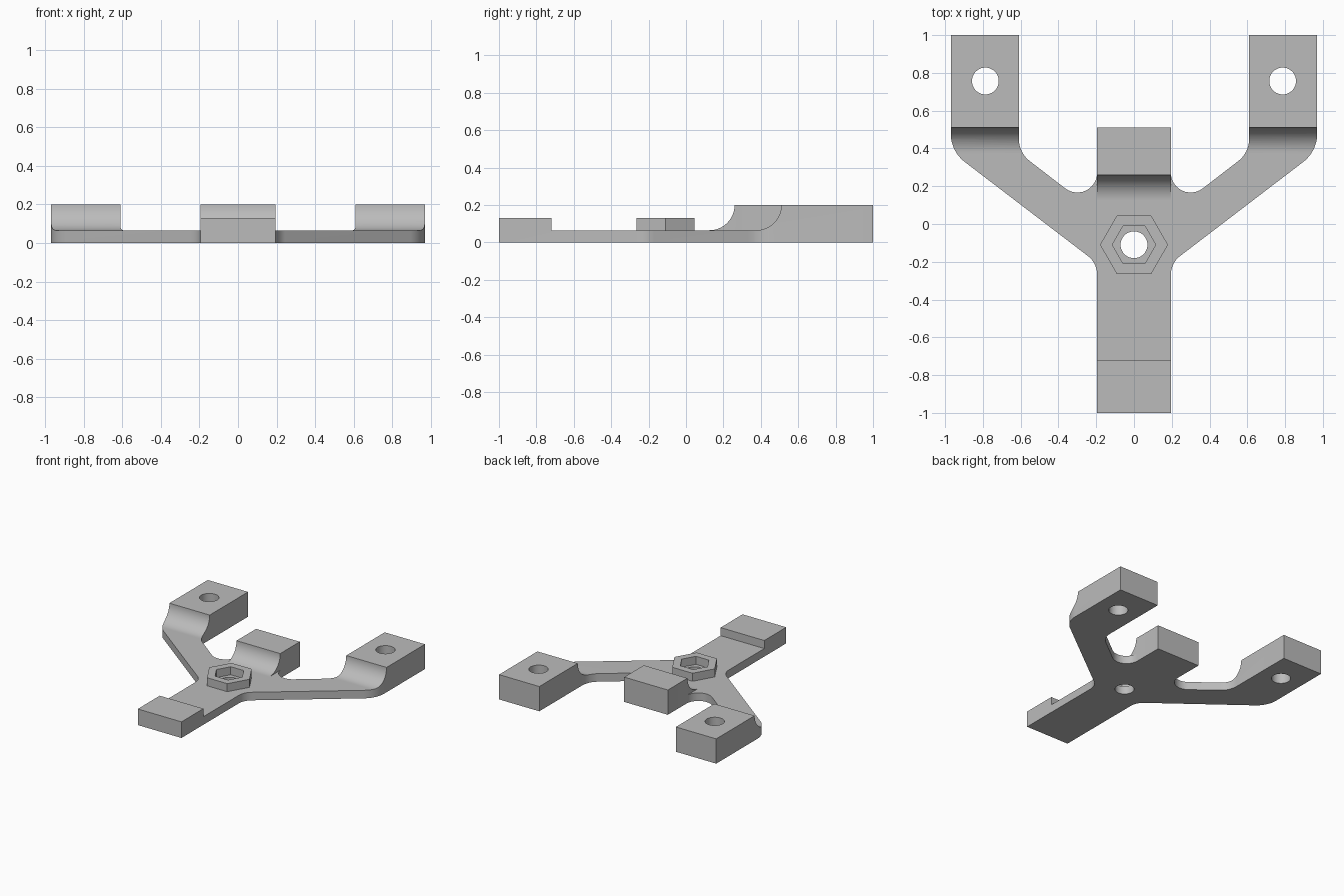
import bpy
import bmesh
from math import pi, cos, sin, tan
from mathutils import Vector

cube = bpy.data.objects.get("Cube")
if cube:
    bpy.data.objects.remove(cube, do_unlink=True)

PLATE, STEP, TOP = 0.065, 0.13, 0.2
ARM = 0.195          # half width of the centre bar
NUT_Y = -0.11        # centre of the hexagonal boss

grey = bpy.data.materials.new("plain_grey")
grey.use_nodes = True
colour = (0.5, 0.5, 0.5, 1)
grey.diffuse_color = colour
grey.node_tree.nodes["Principled BSDF"].inputs["Base Color"].default_value = colour


def prism(name, base, offset):
    """Extrude a closed loop of 3D points along an offset."""
    bm = bmesh.new()
    face = bm.faces.new([bm.verts.new(p) for p in base])
    result = bmesh.ops.extrude_face_region(bm, geom=[face])
    moved = [v for v in result["geom"] if isinstance(v, bmesh.types.BMVert)]
    bmesh.ops.translate(bm, verts=moved, vec=offset)
    bmesh.ops.recalc_face_normals(bm, faces=bm.faces)
    mesh = bpy.data.meshes.new(name)
    bm.to_mesh(mesh)
    bm.free()
    mesh.materials.append(grey)
    obj = bpy.data.objects.new(name, mesh)
    bpy.context.collection.objects.link(obj)
    return obj


def column(name, x, y, radius, sides, z0, z1):
    ring = [(x + radius * cos(2 * pi * i / sides),
             y + radius * sin(2 * pi * i / sides), z0) for i in range(sides)]
    return prism(name, ring, (0, 0, z1 - z0))


def rounded(corners, steps=12):
    """Fillet an open path of (x, y, radius) corners."""
    pts = []
    for i, (x, y, r) in enumerate(corners):
        p = Vector((x, y))
        if r == 0:
            pts.append(p)
            continue
        a = (Vector(corners[i - 1][:2]) - p).normalized()
        b = (Vector(corners[i + 1][:2]) - p).normalized()
        half = a.angle(b) / 2
        centre = p + (a + b).normalized() * (r / sin(half))
        start = p + a * (r / tan(half)) - centre
        end = p + b * (r / tan(half)) - centre
        sweep = pi - 2 * half
        for k in range(steps + 1):
            t = k / steps
            pts.append(centre + (start * sin((1 - t) * sweep)
                                 + end * sin(t * sweep)) / sin(sweep))
    return pts


def combine(body, tool, operation):
    mod = body.modifiers.new(operation.lower(), "BOOLEAN")
    mod.operation = operation
    mod.solver = "EXACT"
    mod.object = tool
    bpy.context.view_layer.objects.active = body
    bpy.ops.object.modifier_apply(modifier=mod.name)
    bpy.data.objects.remove(tool, do_unlink=True)


def curved_cut(name, x0, x1, start, end):
    """Space above the plate, closing in a quarter round at y = end."""
    r = TOP - PLATE
    profile = list(start)
    profile += [(end - r + r * sin(a), TOP - r * cos(a))
                for a in (pi / 2 * k / 16 for k in range(17))]
    profile += [(end, TOP + 0.1), (start[0][0], TOP + 0.1)]
    return prism(name, [(x0, y, z) for y, z in profile], (x1 - x0, 0, 0))


# Forked outline, right half mirrored to the left
half = rounded([
    (ARM, -1, 0), (ARM, -0.207, 0.125), (0.97, 0.385, 0.19), (0.97, 1, 0),
    (0.61, 1, 0), (0.61, 0.378, 0.15), (ARM, 0.058, 0.105), (ARM, 0.51, 0)])
outline = [(p.x, p.y, 0) for p in half]
outline += [(-x, y, z) for x, y, z in reversed(outline)]
bracket = prism("forked_bracket", outline, (0, 0, TOP))

# Lower the middle and front, leaving the front step and rear pads
front = [(-1.1, STEP), (-0.72, STEP), (-0.72, PLATE)]
combine(bracket, curved_cut("centre_cut", -1.1, 1.1, front, 0.26), "DIFFERENCE")
for s in (1, -1):
    side = curved_cut("arm_cut", s * (ARM + 0.0005), s * 1.1, [(-0.4, PLATE)], 0.51)
    combine(bracket, side, "DIFFERENCE")

# Hexagonal boss with nut pocket and bolt hole
combine(bracket, column("hex_boss", 0, NUT_Y, 0.18, 6, 0.03, STEP), "UNION")
combine(bracket, column("nut_pocket", 0, NUT_Y, 0.115, 6, PLATE, 0.3), "DIFFERENCE")
for x, y in ((0, NUT_Y), (0.787, 0.757), (-0.787, 0.757)):
    combine(bracket, column("bolt_hole", x, y, 0.071, 40, -0.1, 0.4), "DIFFERENCE")

# Smooth the rounds and keep the edges crisp
bpy.ops.object.select_all(action="DESELECT")
bracket.select_set(True)
bpy.context.view_layer.objects.active = bracket
bpy.ops.object.shade_smooth_by_angle(angle=pi / 6)
